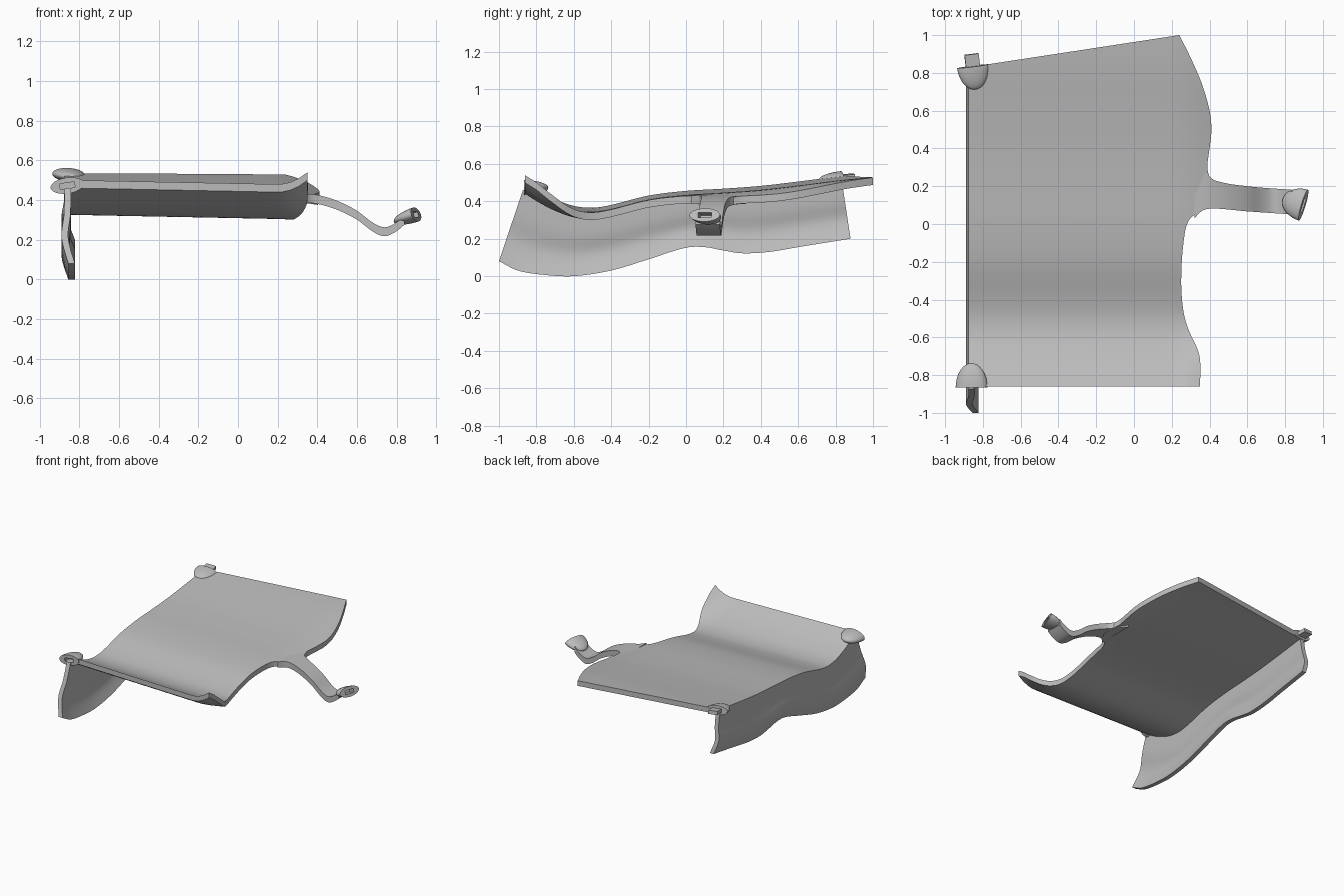
import bpy, bmesh, math
from mathutils import Vector, Matrix

if "Cube" in bpy.data.objects:
    bpy.data.objects.remove(bpy.data.objects["Cube"], do_unlink=True)

grey = bpy.data.materials.new("plain_grey")
grey.use_nodes = True
grey.diffuse_color = (0.5, 0.5, 0.5, 1)
grey.node_tree.nodes["Principled BSDF"].inputs["Base Color"].default_value = (0.5, 0.5, 0.5, 1)


def curve(points):
    """Smooth function through (position, value) pairs."""
    n = len(points)
    slope = []
    for i in range(n):
        a, b = points[max(i - 1, 0)], points[min(i + 1, n - 1)]
        slope.append((b[1] - a[1]) / (b[0] - a[0]))

    def value(x):
        x = min(max(x, points[0][0]), points[-1][0])
        i = next(k for k in range(n - 1) if x <= points[k + 1][0])
        (x0, y0), (x1, y1) = points[i], points[i + 1]
        h = x1 - x0
        t = (x - x0) / h
        s = 1 - t
        return (y0 * (1 + 2 * t) * s * s + h * slope[i] * t * s * s
                + y1 * (3 - 2 * t) * t * t - h * slope[i + 1] * t * t * s)
    return value


def finish(name, bm):
    bmesh.ops.recalc_face_normals(bm, faces=bm.faces)
    mesh = bpy.data.meshes.new(name)
    bm.to_mesh(mesh)
    bm.free()
    mesh.materials.append(grey)
    obj = bpy.data.objects.new(name, mesh)
    bpy.context.collection.objects.link(obj)
    return obj


def slab(name, surface, offset, nu, nv):
    """Closed solid between a surface and its shifted copy."""
    bm = bmesh.new()
    verts = [[bm.verts.new(surface(i / nu, j / nv)) for j in range(nv + 1)] for i in range(nu + 1)]
    for i in range(nu):
        for j in range(nv):
            bm.faces.new((verts[i][j], verts[i + 1][j], verts[i + 1][j + 1], verts[i][j + 1]))
    thick = bmesh.ops.solidify(bm, geom=bm.faces[:], thickness=0.01)
    # Place the second layer exactly, whatever direction solidify chose
    original = {v for row in verts for v in row}
    new = [v for v in bm.verts if v not in original]
    for v in new:
        near = min(original, key=lambda o: (o.co - v.co).length_squared)
        v.co = near.co + Vector(offset)
    return finish(name, bm)


def slab_layers(name, surface, offset, nu, nv):
    bm = bmesh.new()
    layers = []
    for shift in (Vector(), Vector(offset)):
        layers.append([[bm.verts.new(Vector(surface(i / nu, j / nv)) + shift)
                        for j in range(nv + 1)] for i in range(nu + 1)])
    for g in layers:
        for i in range(nu):
            for j in range(nv):
                bm.faces.new((g[i][j], g[i + 1][j], g[i + 1][j + 1], g[i][j + 1]))

    def rim(g):
        return ([g[i][0] for i in range(nu)] + [g[nu][j] for j in range(nv)]
                + [g[i][nv] for i in range(nu, 0, -1)] + [g[0][j] for j in range(nv, 0, -1)])
    a, b = rim(layers[0]), rim(layers[1])
    for k in range(len(a)):
        m = (k + 1) % len(a)
        bm.faces.new((a[k], a[m], b[m], b[k]))
    return finish(name, bm)


# Wavy top sheet with a shaped side edge and an upturned front corner
height = curve([(-.86, .5), (-.78, .45), (-.7, .41), (-.6, .375), (-.5, .365), (-.4, .38), (-.2, .43),
                (0, .455), (.2, .467), (.4, .482), (.6, .505), (.84, .535), (1, .55)])
side = curve([(-.86, .35), (-.72, .35), (-.66, .335), (-.55, .285), (-.45, .26), (-.3, .25), (-.1, .262),
              (.02, .29), (.075, .35), (.15, .4), (.24, .4), (.3, .388), (.4, .4), (.5, .41),
              (.6, .4), (.74, .36), (.88, .3), (1, .24)])


def top_z(x, y):
    edge = max(x - .2, 0) ** 2
    front = min(max((-.5 - y) / .3, 0), 1)
    return height(y) - .02 * (x + .85) + edge * (-.6 + 3.4 * front)


def sheet_surface(u, v):
    right = side(-.86 + 1.86 * v)
    x = -.875 + (right + .875) * u
    y = -.86 + v * (1.69 + .17 * u)
    return x, y, top_z(x, y)


sheet = slab_layers("top_sheet", sheet_surface, (0, 0, -.04), 28, 90)

# Hanging side flange with a wavy lower edge
hem = curve([(-1, .08), (-.9, .03), (-.75, .006), (-.6, .0), (-.4, .03), (-.2, .09), (0, .152),
             (.1, .155), (.2, .137), (.3, .122), (.45, .13), (.6, .155), (.88, .2)])
flare = curve([(0, -.875), (.4, -.877), (.65, -.89), (.8, -.88), (1, -.855)])


def flange_surface(u, v):
    y0, y1 = -.86 + 1.69 * u, -1 + 1.88 * u
    z0, z1 = height(y0) - .005, hem(y1)
    return flare(v), y0 + (y1 - y0) * v, z0 + (z1 - z0) * v


flange = slab_layers("side_flange", flange_surface, (.033, 0, 0), 80, 14)

# Curved arm reaching out from the sheet
arm_z = curve([(.32, .432), (.4, .425), (.5, .395), (.6, .345), (.68, .285), (.74, .262), (.8, .288), (.85, .33)])
arm_low = curve([(.32, .03), (.36, .07), (.42, .082), (.6, .067), (.85, .05)])
arm_high = curve([(.32, .32), (.38, .27), (.43, .23), (.6, .2), (.85, .18)])


def arm_surface(u, v):
    x = .32 + .52 * u
    return x, arm_low(x) + (arm_high(x) - arm_low(x)) * v, arm_z(x)


arm = slab_layers("arm", arm_surface, (0, 0, -.045), 36, 6)


def place(centre, facing, roll):
    """Frame whose local z is the facing direction and local y is mostly up."""
    z = Vector(facing).normalized()
    x = Vector((0, 0, 1)).cross(z).normalized()
    rot = Matrix((x, z.cross(x), z)).transposed().to_4x4()
    return Matrix.Translation(centre) @ rot @ Matrix.Rotation(math.radians(roll), 4, 'Z')


def half_dome(name, frame, radii):
    bm = bmesh.new()
    bmesh.ops.create_uvsphere(bm, u_segments=32, v_segments=16, radius=1)
    cut = bmesh.ops.bisect_plane(bm, geom=bm.verts[:] + bm.edges[:] + bm.faces[:],
                                 plane_co=(0, 0, 0), plane_no=(0, 0, 1), clear_outer=True)
    bmesh.ops.holes_fill(bm, edges=[e for e in bm.edges if e.is_boundary])
    bmesh.ops.transform(bm, matrix=frame @ Matrix.Diagonal((*radii, 1)), verts=bm.verts)
    return finish(name, bm)


def block(name, frame, size):
    bm = bmesh.new()
    bmesh.ops.create_cube(bm, size=1, matrix=frame @ Matrix.Diagonal((*size, 1)))
    return finish(name, bm)


def cut_slot(frame, targets):
    cutter = block("slot_cutter", frame, (.075, .028, .1))
    cutter.hide_render = True
    for obj in targets:
        mod = obj.modifiers.new("slot", 'BOOLEAN')
        mod.object, mod.operation, mod.solver = cutter, 'DIFFERENCE', 'EXACT'
        bpy.context.view_layer.objects.active = obj
        bpy.ops.object.modifier_apply(modifier=mod.name)
    bpy.data.objects.remove(cutter, do_unlink=True)


# Half-dome lugs: two sockets and one with a tab
front_frame = place((-.86, -.866, .472), (0, -1, 0), 8)
front_lug = half_dome("front_lug", front_frame, (.085, .04, .13))
cut_slot(front_frame, [front_lug, sheet, flange])

arm_frame = place((.897, .1, .327), (.87, -.26, .3), 0)
arm_lug = half_dome("arm_lug", arm_frame, (.085, .037, .12))
cut_slot(arm_frame, [arm_lug, arm])

back_frame = place((-.853, .835, .527), (-.12, 1, .1), 4)
back_lug = half_dome("back_lug", back_frame, (.084, .034, .125))
back_tab = block("back_tab", back_frame, (.075, .028, .13))

# Smooth shading with sharp edges kept
bpy.ops.object.select_all(action='DESELECT')
for obj in (sheet, flange, arm, front_lug, arm_lug, back_lug):
    obj.select_set(True)
bpy.context.view_layer.objects.active = sheet
bpy.ops.object.shade_smooth_by_angle(angle=math.radians(35))
